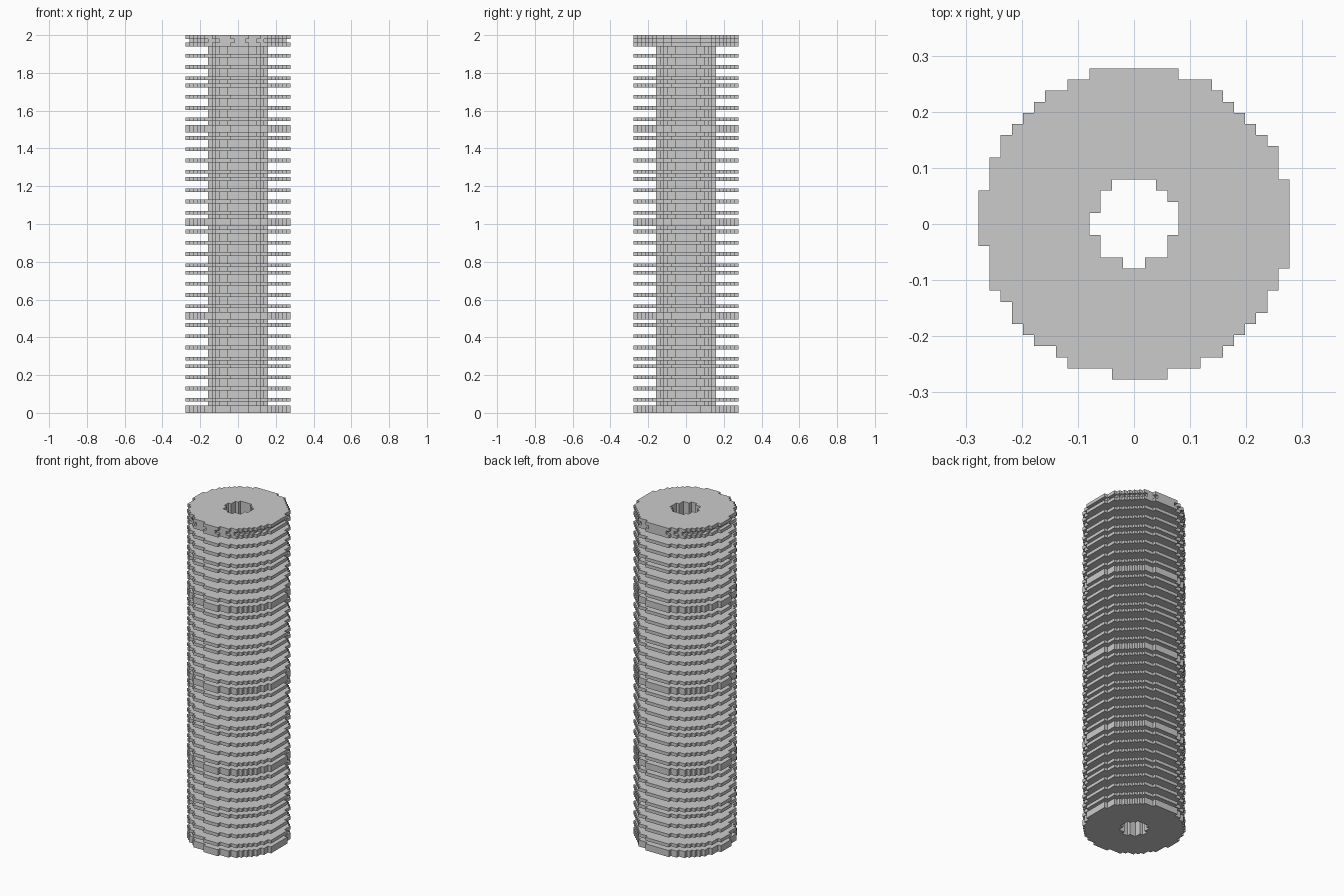
import bpy
import bmesh
from math import hypot

if "Cube" in bpy.data.objects:
    bpy.data.objects.remove(bpy.data.objects["Cube"])

LAYERS = 101
UNIT = 2 / LAYERS          # side of one block
HALF = 14                  # blocks from the axis to the rim

grey = bpy.data.materials.new("plain_grey")
grey.use_nodes = True
colour = (0.6, 0.6, 0.6, 1)
grey.diffuse_color = colour
grey.node_tree.nodes["Principled BSDF"].inputs["Base Color"].default_value = colour


def cells_from_rows(starts, ends, first_row=0):
    """Set of (column, row) blocks, rows counted from the back."""
    return {(col, first_row + row)
            for row, (a, b) in enumerate(zip(starts, ends))
            for col in range(a, b)}


def slab_mesh(name, cells, layers):
    """Extrude a flat pattern of blocks by a number of layers."""
    bm = bmesh.new()
    corners = {}

    def corner(col, row):
        if (col, row) not in corners:
            corners[col, row] = bm.verts.new(((col - HALF) * UNIT, (HALF - row) * UNIT, 0))
        return corners[col, row]

    for c, r in sorted(cells):
        bm.faces.new([corner(c, r), corner(c, r + 1), corner(c + 1, r + 1), corner(c + 1, r)])
    top = bmesh.ops.extrude_face_region(bm, geom=bm.faces[:], use_keep_orig=True)["geom"]
    moved = [v for v in top if isinstance(v, bmesh.types.BMVert)]
    bmesh.ops.translate(bm, verts=moved, vec=(0, 0, layers * UNIT))
    bmesh.ops.recalc_face_normals(bm, faces=bm.faces[:])
    mesh = bpy.data.meshes.new(name)
    bm.to_mesh(mesh)
    bm.free()
    mesh.materials.append(grey)
    return mesh


def place(name, mesh, layer):
    obj = bpy.data.objects.new(name, mesh)
    obj.location.z = layer * UNIT
    bpy.context.collection.objects.link(obj)


# Stepped outlines, row by row from back to front
disc = cells_from_rows(
    [10, 8, 6, 5, 4, 3, 2, 2, 1, 1, 1] + [0] * 5 + [1] * 4 + [2, 3, 3, 4, 5, 7, 8, 12],
    [18, 21, 22, 23, 24, 25, 26] + [27] * 3 + [28] * 8 + [27, 27, 26, 26, 25, 24, 23, 22, 20, 17])
bore = cells_from_rows([12, 11, 11, 10, 10, 11, 11, 13],
                       [16, 17, 18, 18, 18, 17, 17, 15], first_row=10)
core = {(c, r) for c, r in disc if hypot(c + 0.5 - HALF, r + 0.5 - HALF) < 8.1}

# Central tube
place("core_tube", slab_mesh("core_tube", core - bore, LAYERS), 0)

# Fins: a pattern that repeats every quarter of the height
ring = disc - core
thin = slab_mesh("thin_fin", ring, 1)
thick = slab_mesh("thick_fin", ring, 2)
for base in range(0, LAYERS - 1, 25):
    place("thick_fin", thick, base)
    for step in (3, 6, 9, 12, 14, 17, 20, 23):
        place("thin_fin", thin, base + step)

# Top cap, with a slightly narrower collar beneath it
collar = {(c, r) for c, r in ring if (c - 1, r) in disc and (c + 1, r) in disc}
place("top_collar", slab_mesh("top_collar", collar, 1), LAYERS - 2)
place("top_cap", thin, LAYERS - 1)
